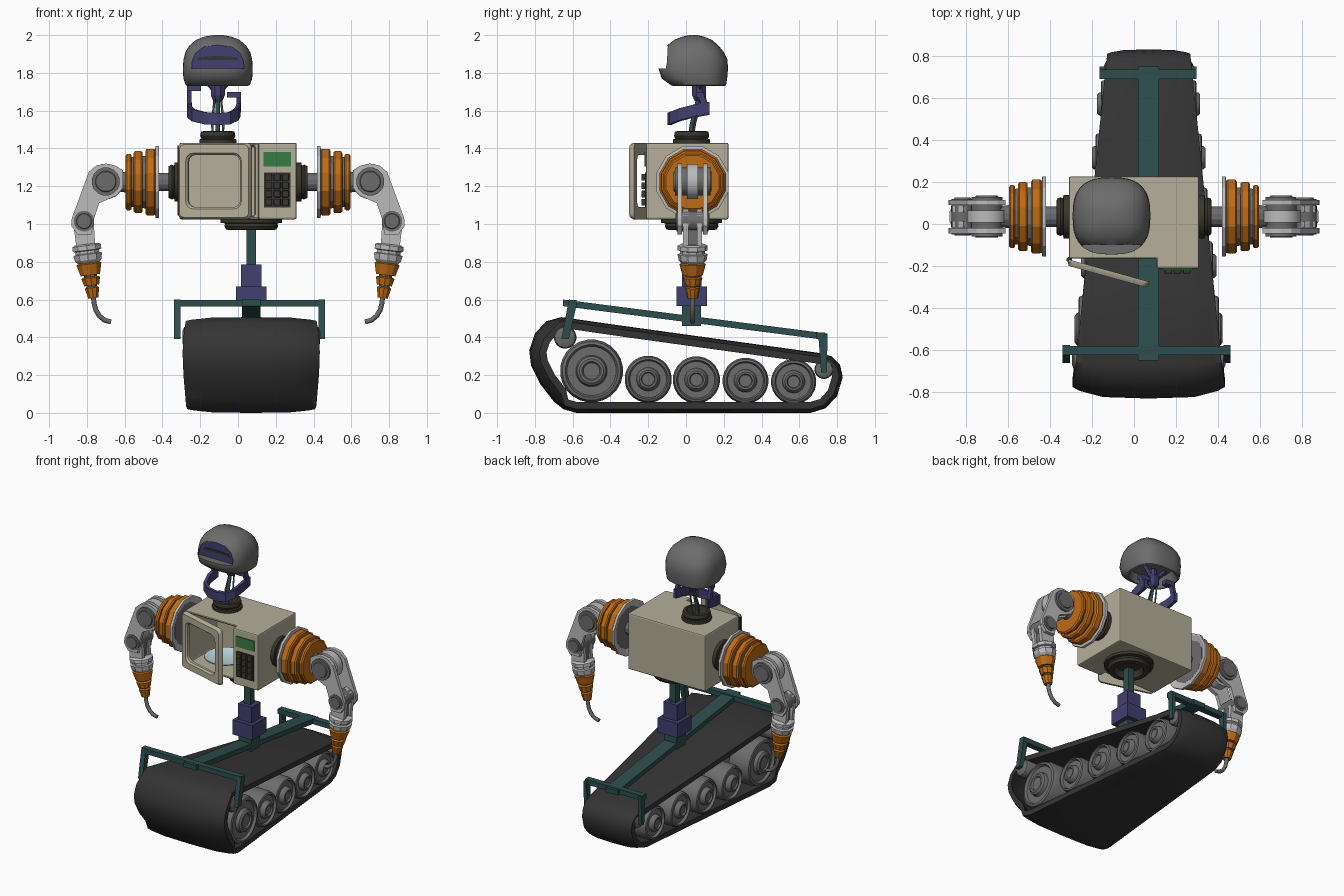
import bpy, bmesh
from math import sin, cos, pi, radians, copysign
from mathutils import Vector as V

if "Cube" in bpy.data.objects:
    bpy.data.objects.remove(bpy.data.objects["Cube"])


def mat(name, r, g, b):
    m = bpy.data.materials.new(name)
    m.diffuse_color = (r, g, b, 1)
    m.use_nodes = True
    m.node_tree.nodes["Principled BSDF"].inputs["Base Color"].default_value = m.diffuse_color
    return m


BEIGE = mat("beige", .46, .43, .32)
ORANGE = mat("orange", .52, .15, .008)
TEAL = mat("teal", .025, .075, .072)
PURPLE = mat("purple", .055, .05, .16)
DARK = mat("dark_rubber", .04, .037, .024)
BLACK = mat("track_black", .035, .035, .035)
GREY = mat("mid_grey", .15, .15, .15)
LIGHT = mat("light_grey", .5, .5, .5)
GREEN = mat("display_green", .04, .2, .05)
GLASS = mat("plate_glass", .5, .7, .75)


def skin(name, rings, m, loop=False, smooth=None, bevel=0):
    """Join equal rings of points with quads; cap the ends unless looped."""
    bm = bmesh.new()
    vs = [[bm.verts.new(p) for p in r] for r in rings]
    n, k = len(vs[0]), len(vs)
    for i in range(k if loop else k - 1):
        a, b = vs[i], vs[(i + 1) % k]
        for j in range(n):
            bm.faces.new((a[j], a[(j + 1) % n], b[(j + 1) % n], b[j]))
    if not loop:
        bm.faces.new(vs[0])
        bm.faces.new(vs[-1])
    bmesh.ops.recalc_face_normals(bm, faces=bm.faces)
    me = bpy.data.meshes.new(name)
    bm.to_mesh(me)
    bm.free()
    me.materials.append(m)
    if smooth:
        me.shade_smooth()
        me.set_sharp_from_angle(angle=radians(smooth))
    ob = bpy.data.objects.new(name, me)
    bpy.context.collection.objects.link(ob)
    if bevel:
        b = ob.modifiers.new("bevel", 'BEVEL')
        b.width, b.segments, b.limit_method = bevel, 2, 'ANGLE'
    return ob


def prism(name, pts, axis, a, b, m, **kw):
    """Extrude a 2D outline along x, y or z from a to b."""
    place = {'x': lambda p, t: (t, p[0], p[1]), 'y': lambda p, t: (p[0], t, p[1]),
             'z': lambda p, t: (p[0], p[1], t)}[axis]
    return skin(name, [[place(p, t) for p in pts] for t in (a, b)], m, **kw)


def box(name, lo, hi, m, **kw):
    pts = [(lo[0], lo[1]), (hi[0], lo[1]), (hi[0], hi[1]), (lo[0], hi[1])]
    return prism(name, pts, 'z', lo[2], hi[2], m, **kw)


def lathe(name, prof, origin, axis, n, m, smooth=None):
    """Revolve (distance, radius) pairs about an axis."""
    o, ax = V(origin), V(axis).normalized()
    u = ax.cross(V((0, 1, 0))).normalized()
    w = ax.cross(u)
    ang = [2 * pi * (j + .5) / n for j in range(n)]
    return skin(name, [[o + ax * t + (u * cos(a) + w * sin(a)) * r for a in ang]
                       for t, r in prof], m, smooth=smooth)


def tube(name, pts, r, m, n=8):
    pts, rings = [V(p) for p in pts], []
    for i, p in enumerate(pts):
        t = (pts[min(i + 1, len(pts) - 1)] - pts[max(i - 1, 0)]).normalized()
        u = t.cross(V((0, 1, 0))).normalized()
        w = t.cross(u)
        rings.append([p + (u * cos(2 * pi * j / n) + w * sin(2 * pi * j / n)) * r
                      for j in range(n)])
    return skin(name, rings, m, smooth=50)


CX = .07                                   # centre line of the track unit
def half(y): return .28 - .1 * y           # track half width narrows to the back


# Track belt: crowned, tapered loop
loop = [(-.66, .507), (-.74, .485), (-.80, .42), (-.83, .33), (-.82, .25), (-.77, .15), (-.70, .06),
        (-.65, .02), (-.58, 0), (-.1, 0), (.3, 0), (.66, 0), (.74, .025), (.80, .09), (.83, .19),
        (.815, .255), (.77, .30), (.70, .318), (.2, .387), (-.3, .456)]
us = [-1, -.9, -.6, 0, .6, .9, 1]
rings = []
for i, p in enumerate(loop):
    p = V(p)
    d = (p - V(loop[i - 1])).normalized() + (V(loop[(i + 1) % len(loop)]) - p).normalized()
    nrm = V((-d.y, d.x)).normalized()
    crown = .02 + .035 * (p.x < -.68)
    ring = []
    for u, off in [(u, 0) for u in us] + [(u, .037) for u in reversed(us)]:
        q = p + nrm * (crown * u ** 4 + off)
        ring.append((CX + u * half(p.x), q.x, q.y))
    rings.append(ring)
skin("track_belt", rings, BLACK, loop=True, smooth=40)

# Road wheels with hubs on both sides
for i, (y, z, r) in enumerate([(-.50, .222, .167), (-.20, .178, .125), (.055, .175, .125),
                               (.315, .17, .122), (.57, .165, .12)]):
    w = half(y)
    prof = [(-.16, r * .8), (-.15, r), (-.03, r), (0, r * .93), (.005, r * .84), (-.012, r * .78),
            (-.012, r * .5), (.012, r * .46), (.022, r * .38), (.022, r * .3), (.012, r * .26)]
    for s in (-1, 1):
        lathe(f"road_wheel_{i}", prof, (CX + s * w, y, z), (s, 0, 0), 24, GREY, 35)
    lathe(f"wheel_axle_{i}", [(-w, .03), (w, .03)], (CX, y, z), (1, 0, 0), 10, GREY, 40)

# Frame: spine, cross bars, legs and rollers
prism("frame_spine", [(-.65, .60), (.75, .42), (.75, .385), (-.65, .565)], 'x', .02, .12, TEAL)
box("front_crossbar", (-.34, -.622, .562), (.46, -.58, .598), TEAL)
box("rear_crossbar", (-.165, .69, .39), (.297, .735, .425), TEAL)
for a, b in ((-.34, -.305), (.425, .46)):
    prism("front_leg", [(-.62, .60), (-.575, .59), (-.62, .39), (-.66, .39)], 'x', a, b, TEAL)
for a, b in ((-.165, -.14), (.272, .297)):
    prism("rear_leg", [(.70, .42), (.75, .415), (.745, .215), (.715, .215)], 'x', a, b, TEAL)
for nm, y, z, r, w in (("front_roller", -.64, .40, .06, .365), ("rear_roller", .73, .23, .05, .212)):
    lathe(nm, [(-w, r * .5), (-w + .01, r * .9), (-w + .025, r), (w - .025, r), (w - .01, r * .9),
               (w, r * .5)], (CX, y, z), (1, 0, 0), 20, GREY, 35)

# Waist post
box("post_bracket", (.02, -.02, .46), (.12, .08, .57), TEAL)
box("post_lower_block", (-.01, -.05, .565), (.15, .11, .67), PURPLE)
box("post_upper_block", (.015, -.022, .665), (.125, .082, .785), PURPLE)
box("waist_post", (.045, .005, .78), (.095, .055, .98), TEAL)
lathe("waist_collar", [(0, .165), (.022, .165), (.025, .14), (.04, .145), (.058, .135), (.06, .1),
                       (.02, .08)], (.07, .03, 1.028), (0, 0, -1), 16, DARK, 30)

# Oven body: notched block with a cavity pushed into the front
body = prism("oven_body", [(-.31, -.165), (.108, -.165), (.108, -.212), (.31, -.212), (.31, .225),
                           (-.31, .225)], 'z', 1.025, 1.43, BEIGE, bevel=.01)
bm = bmesh.new()
bm.from_mesh(body.data)
front = [f for f in bm.faces if f.normal.y < -.9 and f.calc_center_median().x < 0]
bmesh.ops.inset_individual(bm, faces=front, thickness=.025, depth=0)
bmesh.ops.inset_individual(bm, faces=front, thickness=.001, depth=-.34)
bm.to_mesh(body.data)
bm.free()


def round_rect(x0, z0, x1, z1, r, y):
    out = []
    for cx, cz, a0 in ((x1 - r, z1 - r, 0), (x0 + r, z1 - r, 90), (x0 + r, z0 + r, 180), (x1 - r, z0 + r, 270)):
        out += [(cx + r * cos(radians(a0 + k * 22.5)), y, cz + r * sin(radians(a0 + k * 22.5)))
                for k in range(5)]
    return out


# Open door with a window opening, turning plate
door = skin("oven_door", [round_rect(0, 0, .4, .405, .025, -.012), round_rect(.01, .01, .39, .395, .025, -.03),
                          round_rect(.045, .055, .35, .35, .04, -.03), round_rect(.055, .065, .34, .34, .035, -.018),
                          round_rect(.055, .065, .34, .34, .035, 0), round_rect(0, 0, .4, .405, .025, 0)],
            BEIGE, loop=True, smooth=30)
door.location = (-.312, -.168, 1.025)
door.rotation_euler.z = radians(-15.5)
lathe("door_hinge", [(0, .013), (.37, .013)], (-.308, -.17, 1.045), (0, 0, 1), 8, DARK)
lathe("turning_plate", [(0, .09), (.004, .1), (.018, .14), (.024, .14), (.01, .1)], (-.1, .0, 1.065),
      (0, 0, 1), 24, GLASS, 30)

# Control panel
box("display", (.135, -.219, 1.305), (.28, -.2, 1.38), GREEN)
box("keypad", (.138, -.218, 1.088), (.277, -.2, 1.272), BLACK)
for i in range(3):
    for j in range(4):
        x, z = .145 + i * .044, 1.097 + j * .044
        box("key", (x, -.236, z), (x + .036, -.21, z + .036), DARK, bevel=.005)

# Neck
HX = -.107
lathe("neck_collar", [(0, .1), (.02, .1), (.023, .088), (.038, .095), (.062, .09), (.064, .07), (.012, .05)],
      (HX, .03, 1.428), (0, 0, 1), 16, DARK, 30)
tube("neck_rod", [(HX, .02, 1.43), (HX, .03, 1.52), (HX, .07, 1.68)], .012, TEAL)
for s in (-1, 1):
    tube("neck_cable", [(HX + .025 * s, .03, 1.43), (HX + .03 * s, .05, 1.54), (HX + .015 * s, .09, 1.68),
                        (HX + .01 * s, .08, 1.78)], .006, GREY, 6)
    tube("head_brace", [(HX, .075, 1.69), (HX + .1 * s, .075, 1.81)], .016, PURPLE, 4)
lathe("neck_joint", [(0, .025), (.03, .04), (.08, .04), (.085, .025), (.13, .025)], (HX, .07, 1.65),
      (0, 0, 1), 8, PURPLE)


# Helmet: lofted squarish rings with a hollow underside
def squircle(z, hx, y0, y1, n=40, e=2 / 2.7):
    cy, hy = (y0 + y1) / 2, (y1 - y0) / 2
    f = lambda c: copysign(abs(c) ** e, c)
    return [(HX + hx * f(cos(2 * pi * j / n)), cy + hy * f(sin(2 * pi * j / n)), z) for j in range(n)]


helmet = skin("helmet", [squircle(*a) for a in (
    (1.80, .125, -.06, .17), (1.75, .14, -.06, .19), (1.73, .155, -.065, .205), (1.735, .17, -.08, .212),
    (1.77, .182, -.128, .218), (1.82, .185, -.145, .222), (1.87, .182, -.135, .220), (1.91, .172, -.120, .200),
    (1.945, .150, -.10, .172), (1.975, .115, -.062, .137), (1.992, .072, -.02, .095), (2.0, .025, .02, .06))],
    GREY, smooth=40)
arch = [(-.138, 1.822), (.138, 1.822), (.137, 1.86), (.118, 1.905), (.075, 1.938), (0, 1.948), (-.075, 1.938),
        (-.118, 1.905), (-.137, 1.86)]
arch = [(HX + x, z) for x, z in arch]
cutter = prism("visor_cutter", arch, 'y', -.4, -.088, GREY)
cutter.hide_render = True
cut = helmet.modifiers.new("visor", 'BOOLEAN')
cut.operation, cut.object, cut.solver = 'DIFFERENCE', cutter, 'EXACT'
bpy.context.view_layer.objects.active = helmet
bpy.ops.object.modifier_apply(modifier="visor")
bpy.data.objects.remove(cutter)
prism("visor", arch, 'y', -.092, -.07, PURPLE)
prism("visor_slit", [(HX + x, z) for x, z in ((-.11, 1.868), (.11, 1.868), (.095, 1.884), (0, 1.89), (-.095, 1.884))],
      'y', -.097, -.08, BLACK)

# Jaw guard: horseshoe band with hanging struts
path = [V(p) for p in ((-.255, .125, 1.61), (-.258, .04, 1.595), (-.235, -.04, 1.575), (-.175, -.08, 1.56),
                       (-.105, -.088, 1.556), (-.045, -.078, 1.56), (-.008, -.035, 1.58), (.002, .04, 1.6),
                       (.002, .125, 1.615))]
rings = []
for i, p in enumerate(path):
    t = path[min(i + 1, 8)] - path[max(i - 1, 0)]
    nr = V((-t.y, t.x, 0)).normalized() * .011
    h = V((0, 0, .032))
    rings.append([p + nr + h, p - nr + h, p - nr - h, p + nr - h])
skin("jaw_guard", rings, PURPLE)
for x, top, s in ((-.258, 1.735, 1), (.003, 1.70, -1)):
    prism("jaw_strut", [(.09, 1.59), (.125, 1.59), (.09, top), (.06, top)], 'x', x - .012, x + .012, PURPLE)
    box("jaw_hinge", (min(x, x + s * .05) - .012, .055, top - .03), (max(x, x + s * .05) + .012, .095, top), PURPLE)

# Arms, mirrored
AY, AZ = .035, 1.222
for s, side in ((1, "left"), (-1, "right")):
    def turn(name, prof, x, m, n=12, smooth=None):
        return lathe(f"{side}_{name}", prof, (s * x, AY, AZ), (s, 0, 0), n, m, smooth)

    def disc(name, x, z, r, hy, m):
        lathe(f"{side}_{name}", [(-hy, r * .7), (-hy + .006, r * .75), (-hy + .006, r), (hy - .006, r),
                                 (hy - .006, r * .75), (hy, r * .7)], (s * x, AY, z), (0, 1, .0001), 16, m, 30)

    def plate(name, pts, y0, y1, m):
        for k in (-1, 1):
            prism(f"{side}_{name}", [(s * x, z) for x, z in pts], 'y', AY + k * y0, AY + k * y1, m)

    turn("shoulder_collar", [(0, .105), (.03, .105), (.033, .088), (.045, .094), (.062, .086), (.064, .06)],
         .305, DARK, 16, 30)
    turn("shoulder_shaft", [(0, .05), (.12, .05)], .35, GREY)
    turn("shoulder_flange", [(.02, .13), (0, .185), (0, .197), (.018, .197), (.022, .17)], .418, LIGHT)
    turn("shoulder_core", [(0, .15), (.155, .135)], .43, GREY)
    for x, w, r in ((.438, .052, .182), (.506, .046, .17), (.565, .03, .155)):
        turn("shoulder_ring", [(0, r - .03), (0, r - .006), (.008, r), (w - .008, r), (w, r - .01),
                               (w, r - .04)], x, ORANGE)
    turn("shoulder_stub", [(0, .06), (.07, .05)], .575, GREY)
    # upper arm link plates and pivots
    plate("upper_arm_plate", [(.61, 1.285), (.65, 1.31), (.70, 1.32), (.75, 1.31), (.79, 1.275), (.88, 1.03),
                              (.882, .99), (.85, .945), (.775, .945), (.765, 1.02), (.735, 1.11), (.645, 1.15),
                              (.61, 1.19)], .055, .08, LIGHT)
    disc("shoulder_pivot", .70, 1.225, .075, .1, GREY)
    disc("shoulder_hub", .70, 1.225, .095, .035, LIGHT)
    disc("elbow_pivot", .815, 1.015, .055, .09, GREY)
    # forearm
    plate("forearm_plate", [(.765, 1.03), (.81, 1.08), (.86, 1.05), (.87, .99), (.855, .87), (.755, .87)],
          .022, .05, LIGHT)
    box(f"{side}_forearm_core", (min(s * .77, s * .845), AY - .022, .86), (max(s * .77, s * .845), AY + .022, 1.02), GREY)
    o, ax = (s * .803, AY, .893), (-s * .13, 0, -1)
    lathe(f"{side}_wrist_cuff", [(0, .065), (.008, .08), (.032, .08), (.036, .066), (.05, .066), (.054, .08),
                                 (.085, .074), (.1, .06)], o, ax, 10, LIGHT)
    lathe(f"{side}_wrist_core", [(.09, .045), (.27, .025)], o, ax, 10, GREY)
    for a, b, r0, r1 in ((.1, .165, .07, .054), (.174, .22, .052, .042), (.227, .288, .04, .028)):
        lathe(f"{side}_hand_cone", [(a, r0 - .01), (a + .006, r0), (b, r1)], o, ax, 10, ORANGE)
    tube(f"{side}_hook", [(s * x, AY, z) for x, z in ((.767, .63), (.762, .58), (.752, .543), (.733, .512),
                                                     (.705, .49), (.672, .482))], .013, GREY)
